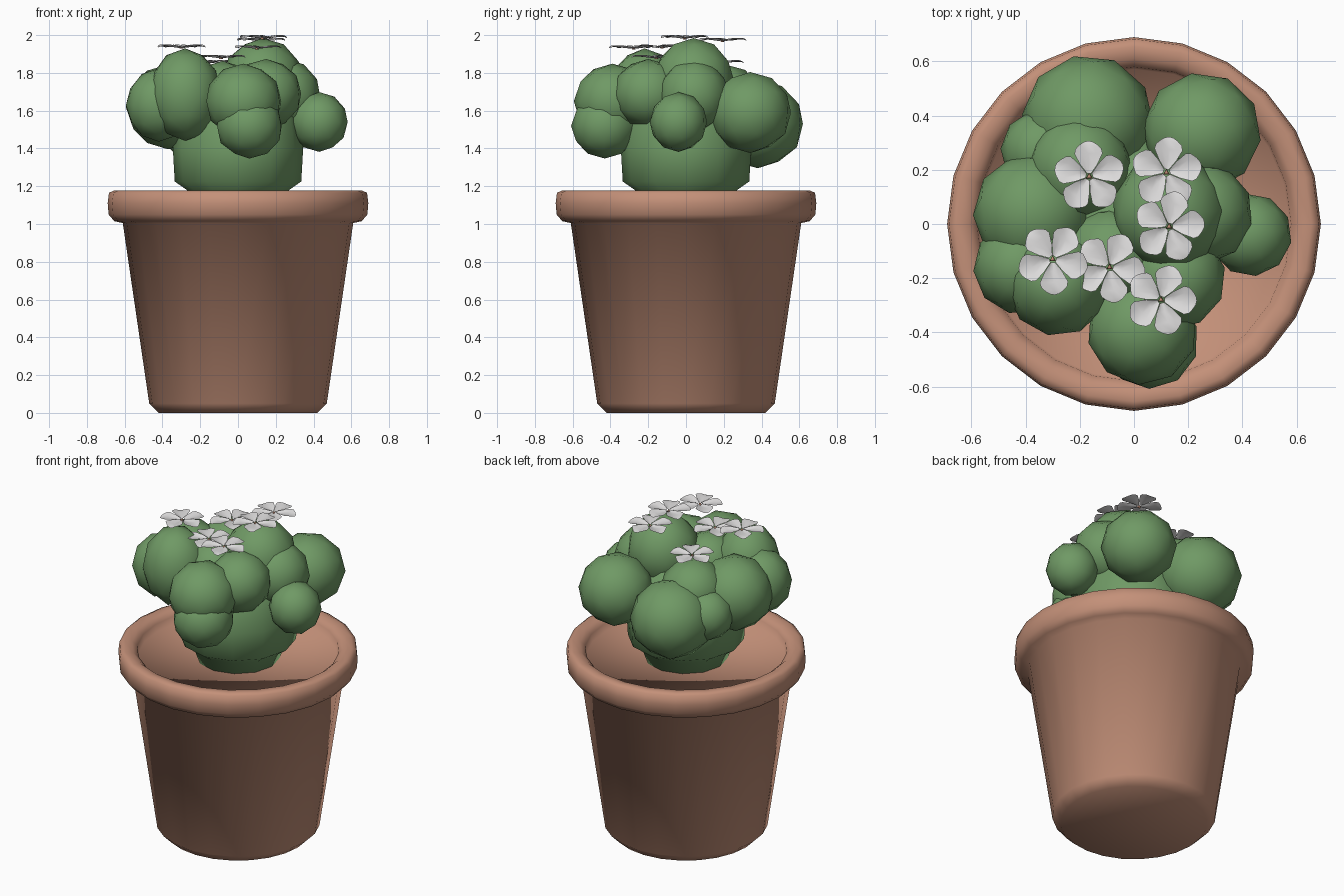
import bpy, bmesh, math
from mathutils import Matrix, Vector

if "Cube" in bpy.data.objects:
    bpy.data.objects.remove(bpy.data.objects["Cube"])


def material(name, rgb):
    m = bpy.data.materials.new(name)
    m.diffuse_color = (*rgb, 1)
    m.use_nodes = True
    m.node_tree.nodes["Principled BSDF"].inputs["Base Color"].default_value = m.diffuse_color
    return m


terracotta = material("terracotta", (0.55, 0.28, 0.19))
green = material("cactus green", (0.16, 0.32, 0.13))
white = material("petal white", (0.74, 0.73, 0.73))


def finish(name, bm, mats):
    mesh = bpy.data.meshes.new(name)
    bmesh.ops.recalc_face_normals(bm, faces=bm.faces)
    for f in bm.faces:
        f.smooth = True
    bm.to_mesh(mesh)
    bm.free()
    for m in mats:
        mesh.materials.append(m)
    ob = bpy.data.objects.new(name, mesh)
    bpy.context.collection.objects.link(ob)
    return ob


def lathe(name, profile, sides, mat):
    """Spin an (r, z) profile round z; both ends close to a point on the axis."""
    bm = bmesh.new()
    rings = []
    for r, z in profile:
        if r == 0:
            rings.append([bm.verts.new((0, 0, z))])
        else:
            rings.append([bm.verts.new((r * math.cos(a), r * math.sin(a), z))
                          for a in (2 * math.pi * i / sides for i in range(sides))])
    for a, b in zip(rings, rings[1:]):
        for i in range(sides):
            j = (i + 1) % sides
            quad = [a[i % len(a)], a[j % len(a)], b[j % len(b)], b[i % len(b)]]
            bm.faces.new(list(dict.fromkeys(quad)))
    return finish(name, bm, [mat])


# pot with rolled rim, closed by a shallow floor just under the rim
lathe("pot", [(0, 0), (0.42, 0), (0.47, 0.05), (0.61, 1.005), (0.655, 1.015),
              (0.685, 1.05), (0.69, 1.11), (0.683, 1.165), (0.655, 1.178),
              (0.61, 1.17), (0.58, 1.145), (0.572, 1.10), (0, 1.10)], 24, terracotta)

# cactus trunk
lathe("cactus_trunk", [(0, 1.10), (0.24, 1.10), (0.27, 1.18), (0.335, 1.225), (0.345, 1.40),
                       (0.32, 1.56), (0.22, 1.70), (0, 1.76)], 12, green)

# cactus lobes: x, y, z, horizontal radius, vertical radius
lobes = [
    (0.13, 0.04, 1.76, 0.21, 0.22),
    (0.25, 0.04, 1.68, 0.185, 0.19),
    (0.43, -0.04, 1.54, 0.15, 0.155),
    (0.25, 0.34, 1.59, 0.215, 0.21),
    (-0.17, 0.38, 1.53, 0.24, 0.23),
    (-0.34, 0.27, 1.56, 0.15, 0.15),
    (-0.20, 0.21, 1.66, 0.19, 0.18),
    (-0.37, 0.04, 1.62, 0.22, 0.22),
    (-0.42, -0.16, 1.63, 0.17, 0.19),
    (-0.28, -0.22, 1.685, 0.19, 0.24),
    (-0.08, -0.12, 1.67, 0.18, 0.19),
    (0.15, -0.20, 1.69, 0.185, 0.18),
    (0.03, -0.39, 1.65, 0.20, 0.195),
    (0.06, -0.43, 1.52, 0.175, 0.17),
]
for n, (x, y, z, r, h) in enumerate(lobes, 1):
    bm = bmesh.new()
    mat = (Matrix.Translation((x, y, z)) @ Matrix.Rotation(n * 1.3, 4, 'Z')
           @ Matrix.Diagonal((r, r, h, 1)))
    bmesh.ops.create_icosphere(bm, subdivisions=2, radius=1.02, matrix=mat)
    finish(f"cactus_lobe_{n}", bm, [green])


def flower(name, pos, turn):
    bm = bmesh.new()
    # petal rows: distance out, half width, height
    rows = [(0.012, 0.008, 0.0), (0.045, 0.032, 0.004), (0.085, 0.052, 0.008),
            (0.115, 0.048, 0.008), (0.132, 0.03, 0.003)]
    for k in range(5):
        rot = Matrix.Rotation(turn + k * math.tau / 5, 4, 'Z')
        grid = []
        for d, w, h in rows:
            row = []
            for s in (-1, -0.5, 0, 0.5, 1):
                p = Vector((d - 0.012 * s * s * (d > 0.1), s * w, h + 0.01 * s * s))
                row.append(bm.verts.new(rot @ p))
            grid.append(row)
        for a, b in zip(grid, grid[1:]):
            for i in range(4):
                bm.faces.new((a[i], b[i], b[i + 1], a[i + 1]))
    # small three-sided centre
    old = set(bm.faces)
    bmesh.ops.create_cone(bm, cap_ends=True, segments=3, radius1=0.014, radius2=0.004,
                          depth=0.012, matrix=Matrix.Translation((0, 0, 0.002)))
    for f in bm.faces:
        f.material_index = int(f not in old)
    ob = finish(name, bm, [white, terracotta])
    ob.location = pos


# blossoms on top of the lobes
blossoms = [(-0.30, -0.13, 1.932), (-0.09, -0.16, 1.878), (0.10, -0.28, 1.928),
            (0.13, -0.01, 1.982), (0.12, 0.19, 1.968), (-0.165, 0.175, 1.85)]
for n, p in enumerate(blossoms, 1):
    flower(f"flower_{n}", p, math.radians(50 + 7 * n))
